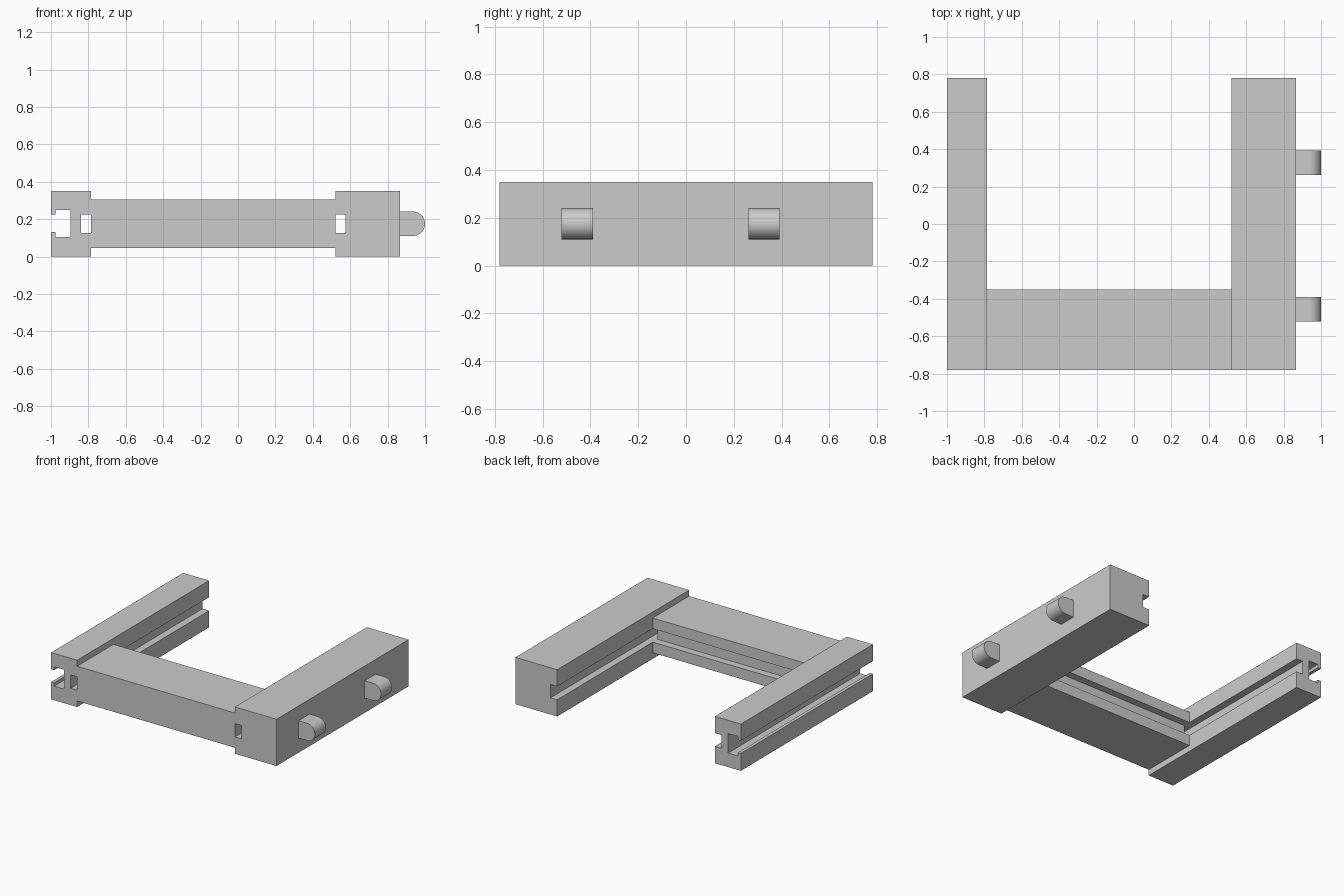
import bpy, bmesh, math
from mathutils import Vector

if "Cube" in bpy.data.objects:
    bpy.data.objects.remove(bpy.data.objects["Cube"], do_unlink=True)

grey = bpy.data.materials.new("light grey")
grey.use_nodes = True
colour = (0.6, 0.6, 0.6, 1)
grey.diffuse_color = colour
grey.node_tree.nodes["Principled BSDF"].inputs["Base Color"].default_value = colour

H, END = 0.35, 0.78             # rail height, half length
G0, G1, GD = 0.125, 0.225, 0.055  # panel groove: bottom, top, depth


def extrude(name, profile, start, length, to_world):
    """Extrude a closed 2D profile; to_world maps (u, v, along) to x, y, z."""
    bm = bmesh.new()
    face = bm.faces.new([bm.verts.new(to_world(u, v, start)) for u, v in profile])
    shift = Vector(to_world(0, 0, length)) - Vector(to_world(0, 0, 0))
    new = bmesh.ops.extrude_face_region(bm, geom=[face])["geom"]
    bmesh.ops.translate(bm, vec=shift, verts=[g for g in new if isinstance(g, bmesh.types.BMVert)])
    bmesh.ops.recalc_face_normals(bm, faces=bm.faces)
    mesh = bpy.data.meshes.new(name)
    bm.to_mesh(mesh)
    bm.free()
    mesh.materials.append(grey)
    obj = bpy.data.objects.new(name, mesh)
    bpy.context.collection.objects.link(obj)
    return obj


def along_y(u, v, t):
    return (u, t, v)


def along_x(u, v, t):
    return (t, u, v)


def groove(edge, direction):
    """Groove outline, bottom to top, cut into a side at the given edge."""
    deep = edge + direction * GD
    return [(edge, G0), (deep, G0), (deep, G1), (edge, G1)]


# Right rail: plain outer side, groove on its inner side
extrude("slotted_rail", [(-1, 0), (-0.785, 0)] + groove(-0.785, -1) +
        [(-0.785, H), (-1, H),
         (-1, 0.225), (-0.975, 0.225), (-0.975, 0.25), (-0.895, 0.25),
         (-0.895, 0.105), (-0.975, 0.105), (-0.975, 0.13), (-1, 0.13)],
        -END, 2 * END, along_y)

# Wide rail carrying the pegs
extrude("peg_rail", [(0.865, H), (0.865, 0), (0.52, 0)][::-1][:2] + [(0.865, H), (0.52, H)] +
        groove(0.52, 1)[::-1], -END, 2 * END, along_y)

# Thinner crossbar with a groove along its back
extrude("crossbar", [(-END, 0.045), (-0.35, 0.045)] + groove(-0.35, -1) +
        [(-0.35, 0.305), (-END, 0.305)], -0.785, 0.52 + 0.785, along_x)

# Round-nosed pegs that fit the slot
R, MID = 0.065, 0.175
nose = [(1 - R + R * math.sin(a), MID - R * math.cos(a))
        for a in (math.pi * i / 24 for i in range(25))]
for name, y in (("front_peg", -0.52), ("back_peg", 0.262)):
    peg = extrude(name, [(0.865, MID - R)] + nose + [(0.865, MID + R)], y, 0.13, along_y)
    bpy.ops.object.select_all(action="DESELECT")
    peg.select_set(True)
    bpy.context.view_layer.objects.active = peg
    bpy.ops.object.shade_smooth_by_angle(angle=math.radians(30))
